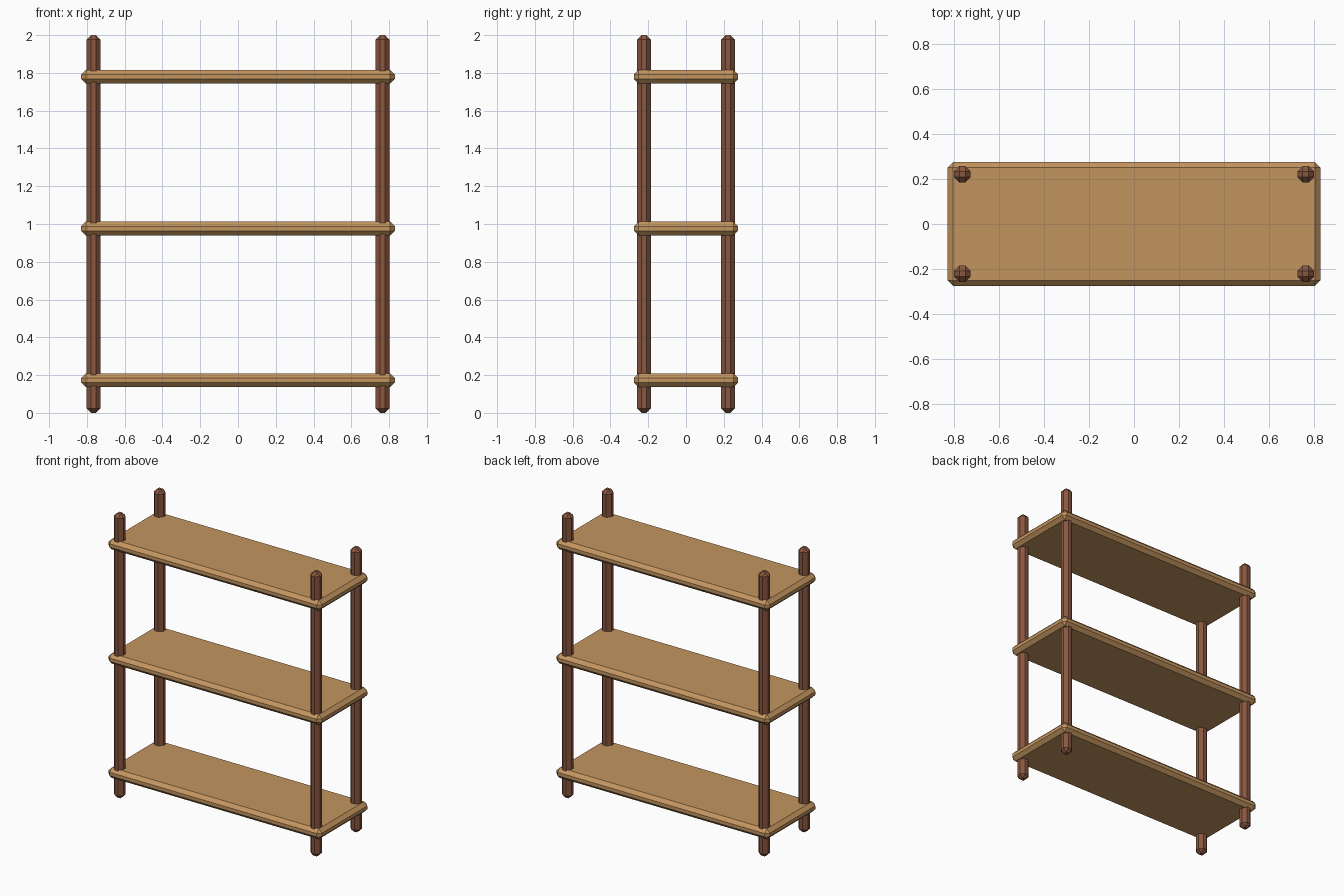
import bpy

if "Cube" in bpy.data.objects:
    bpy.data.objects.remove(bpy.data.objects["Cube"])


def material(name, rgb):
    mat = bpy.data.materials.new(name)
    mat.diffuse_color = (*rgb, 1.0)
    mat.use_nodes = True
    mat.node_tree.nodes["Principled BSDF"].inputs["Base Color"].default_value = mat.diffuse_color
    return mat


def chamfered_box(name, centre, size, chamfer, mat):
    bpy.ops.mesh.primitive_cube_add(size=1, location=centre)
    obj = bpy.context.object
    obj.name = name
    obj.scale = size
    bpy.ops.object.transform_apply(location=False, rotation=False, scale=True)
    bevel = obj.modifiers.new("chamfer", 'BEVEL')
    bevel.width = chamfer
    bevel.segments = 1
    obj.data.materials.append(mat)
    return obj


shelf_wood = material("shelf_wood", (0.55, 0.30, 0.115))
post_wood = material("post_wood", (0.25, 0.095, 0.052))

# Three shelf boards
for name, z in (("lower", 0.172), ("middle", 0.976), ("upper", 1.78)):
    chamfered_box(name + "_shelf", (0, 0, z), (1.66, 0.552, 0.072), 0.024, shelf_wood)

# Four corner posts running through the boards
for side, x in (("left", -0.765), ("right", 0.765)):
    for end, y in (("front", -0.222), ("back", 0.222)):
        chamfered_box(f"{end}_{side}_post", (x, y, 1.0), (0.074, 0.074, 2.0), 0.024, post_wood)
